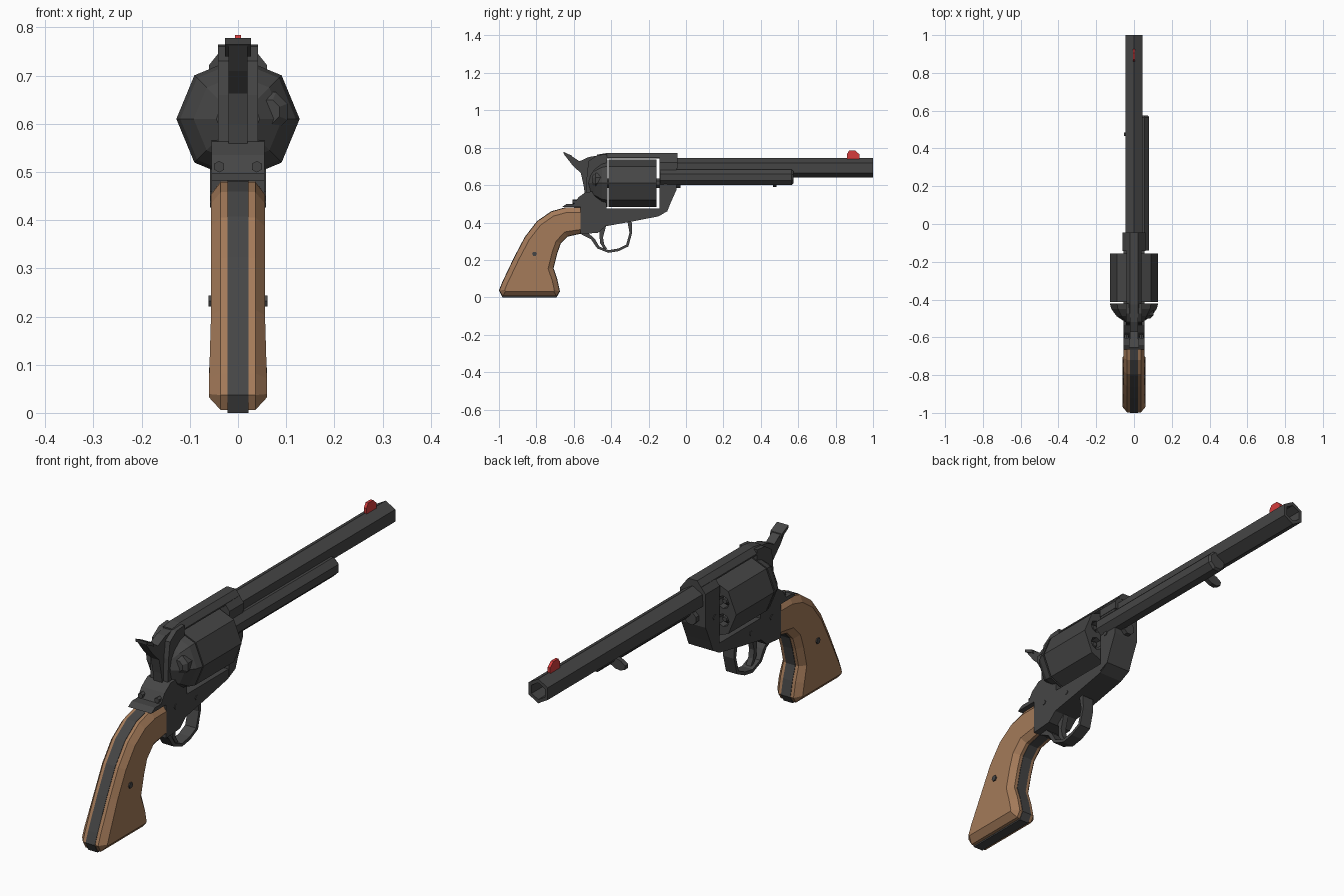
import bpy, bmesh, math
from mathutils import Vector


def material(name, rgb):
    m = bpy.data.materials.new(name)
    m.diffuse_color = (*rgb, 1)
    return m


STEEL = material("dark steel", (0.06, 0.06, 0.06))
WOOD = material("brown wood", (0.37, 0.195, 0.1))
RED = material("red sight", (0.66, 0.045, 0.045))


def loft(name, rings, mat=STEEL):
    """Skin a list of equal-length point rings and cap both ends."""
    bm = bmesh.new()
    vs = [[bm.verts.new(p) for p in r] for r in rings]
    n = len(vs[0])
    for a, b in zip(vs, vs[1:]):
        for i in range(n):
            j = (i + 1) % n
            bm.faces.new((a[i], a[j], b[j], b[i]))
    bm.faces.new(vs[0])
    bm.faces.new(vs[-1])
    bmesh.ops.recalc_face_normals(bm, faces=bm.faces)
    me = bpy.data.meshes.new(name)
    bm.to_mesh(me)
    bm.free()
    me.materials.append(mat)
    ob = bpy.data.objects.new(name, me)
    bpy.context.collection.objects.link(ob)
    return ob


def prism(name, profile, x0, x1, mat=STEEL):
    """Extrude a (y, z) side profile across x."""
    return loft(name, [[(x, y, z) for y, z in profile] for x in (x0, x1)], mat)


def turned(name, cx, cz, n, steps, phase=0.0, mat=STEEL):
    """n-sided body along y from (y, radius) steps."""
    ang = [phase + 2 * math.pi * i / n for i in range(n)]
    return loft(name, [[(cx + r * math.cos(a), y, cz + r * math.sin(a)) for a in ang]
                       for y, r in steps], mat)


def inset(profile, d):
    """Offset a closed (y, z) outline inwards."""
    p = [Vector(q) for q in profile]
    n = len(p)
    area = sum(p[i - 1].x * p[i].y - p[i].x * p[i - 1].y for i in range(n))
    s = 1 if area > 0 else -1
    out = []
    for i in range(n):
        e0 = (p[i] - p[i - 1]).normalized()
        e1 = (p[(i + 1) % n] - p[i]).normalized()
        n0, n1 = Vector((-e0.y, e0.x)) * s, Vector((-e1.y, e1.x)) * s
        out.append(p[i] + (n0 + n1) * (d / (1 + n0.dot(n1))))
    return out


# Barrel: hexagonal tube with a hollow muzzle
turned("barrel", 0, 0.692, 6,
       [(-0.14, 0.052), (1.0, 0.052), (1.0, 0.036), (0.85, 0.036)], math.pi / 2)

# Front sight
prism("front_sight", [(0.862, 0.735), (0.86, 0.765), (0.872, 0.784), (0.905, 0.784),
                      (0.927, 0.765), (0.927, 0.735)], -0.006, 0.006, RED)

# Ejector housing and its push button
turned("ejector_housing", 0.04, 0.642, 8,
       [(-0.14, 0.044), (0.565, 0.044), (0.575, 0.036)], math.pi / 8)
loft("ejector_button", [[(x, y, z) for x, z in
     ((0.03, 0.65), (-0.03, 0.632), (-0.052, 0.617), (-0.05, 0.6), (-0.03, 0.591),
      (-0.005, 0.594), (0.035, 0.615))] for y in (0.465, 0.485)])

# Cylinder with six chambers and bullet noses inside
CZ = 0.61
cyl = turned("cylinder", 0, CZ, 8, [(-0.414, 0.128), (-0.157, 0.128)])
for i in range(6):
    a = math.pi / 2 + i * math.pi / 3
    cx, cz = 0.077 * math.cos(a), CZ + 0.077 * math.sin(a)
    cut = turned("chamber_cutter", cx, cz, 8, [(-0.215, 0.027), (-0.14, 0.027)])
    cut.hide_render = True
    cut.hide_set(True)
    mod = cyl.modifiers.new("chamber", 'BOOLEAN')
    mod.operation, mod.object, mod.solver = 'DIFFERENCE', cut, 'EXACT'
    turned("bullet", cx, cz, 8, [(-0.22, 0.024), (-0.185, 0.022), (-0.166, 0.01)])
turned("cylinder_pin", 0, CZ, 8, [(-0.43, 0.028), (-0.03, 0.028)], math.pi / 8)

# Recoil shield and loading gate
turned("recoil_shield", 0, CZ, 8,
       [(-0.42, 0.128), (-0.45, 0.12), (-0.488, 0.092), (-0.52, 0.045)])
turned("loading_gate", 0.062, 0.625, 8,
       [(-0.43, 0.044), (-0.485, 0.044), (-0.5, 0.026)], math.pi / 8)

# Frame: lower body, front block, shoulders and top strap
prism("lower_frame", [(-0.1, 0.46), (-0.147, 0.433), (-0.29, 0.405), (-0.43, 0.38),
                      (-0.47, 0.345), (-0.564, 0.338), (-0.564, 0.482), (-0.665, 0.482),
                      (-0.64, 0.498), (-0.6, 0.498), (-0.575, 0.535), (-0.535, 0.563),
                      (-0.425, 0.57), (-0.425, 0.474), (-0.1, 0.474)], -0.055, 0.055)
prism("front_block", [(-0.143, 0.44), (-0.1, 0.46), (-0.082, 0.505), (-0.05, 0.577),
                      (-0.05, 0.715), (-0.143, 0.715)], -0.058, 0.058)
loft("front_shoulders", [[(x, y, z) for x, z in
     ((-0.06, 0.69), (-0.06, 0.722), (-0.036, 0.752),
      (0.036, 0.752), (0.06, 0.722), (0.06, 0.69))] for y in (-0.143, -0.046)])
STRAP = ((-0.04, 0.742), (-0.04, 0.748), (-0.021, 0.771),
         (0.021, 0.771), (0.04, 0.748), (0.04, 0.742))
loft("top_strap", [[(x, y, z - d) for x, z in STRAP]
                   for y, d in ((-0.045, 0), (-0.425, 0), (-0.475, 0.008))])
for s, side in ((-1, "left"), (1, "right")):
    prism("rear_frame_" + side, [(-0.422, 0.765), (-0.475, 0.76), (-0.52, 0.73), (-0.53, 0.66),
                                 (-0.535, 0.54), (-0.422, 0.54)], s * 0.02, s * 0.042)

# Hammer and thumb spur
prism("hammer", [(-0.47, 0.758), (-0.52, 0.75), (-0.57, 0.727), (-0.615, 0.757),
                 (-0.655, 0.777), (-0.651, 0.763), (-0.61, 0.71), (-0.562, 0.663),
                 (-0.548, 0.6), (-0.54, 0.55), (-0.47, 0.55)], -0.02, 0.02)
prism("hammer_spur", [(-0.655, 0.778), (-0.61, 0.757), (-0.607, 0.74), (-0.653, 0.764)],
      -0.027, 0.027)

# Trigger and trigger guard
prism("trigger", [(-0.425, 0.39), (-0.444, 0.32), (-0.438, 0.285), (-0.422, 0.258),
                  (-0.438, 0.258), (-0.46, 0.29), (-0.464, 0.37)], -0.012, 0.012)
guard = [(-0.305, 0.415), (-0.29, 0.4), (-0.288, 0.345), (-0.308, 0.272), (-0.36, 0.247),
         (-0.415, 0.238), (-0.475, 0.262), (-0.508, 0.31), (-0.56, 0.337)]
inner = [(-0.53, 0.35), (-0.487, 0.312), (-0.464, 0.272), (-0.415, 0.252),
         (-0.362, 0.261), (-0.32, 0.281), (-0.302, 0.345), (-0.312, 0.4)]
prism("trigger_guard", guard + inner, -0.026, 0.026)

# Grip: steel strap in the middle, bevelled wooden panels on both sides
GRIP = [(-0.564, 0.48), (-0.645, 0.479), (-0.72, 0.458), (-0.795, 0.406), (-0.86, 0.322),
        (-0.917, 0.214), (-0.98, 0.082), (-0.998, 0.037), (-0.98, 0.006), (-0.693, 0.006),
        (-0.676, 0.032), (-0.69, 0.096), (-0.71, 0.155), (-0.69, 0.235), (-0.672, 0.287),
        (-0.634, 0.326), (-0.564, 0.342)]
strap = [(y, z - 0.006 if z < 0.01 else z) for y, z in inset(GRIP, -0.002)]
prism("grip_strap", [(max(y, -1.0), max(z, 0.0)) for y, z in strap], -0.022, 0.022)
face = [(-0.564 if y > -0.61 and z > 0.3 else y, z) for y, z in inset(GRIP, 0.026)]
for s, side in ((-1, "left"), (1, "right")):
    loft("grip_panel_" + side,
         [[(s * 0.022, y, z) for y, z in GRIP],
          [(s * 0.036, y, z) for y, z in GRIP],
          [(s * (0.056 + (0.004 if z < 0.14 else 0)), y, z) for y, z in face]], WOOD)

    # Screws on the sides and behind the frame
    for y, z, x, r in ((-0.81, 0.232, 0.061, 0.013), (-0.5, 0.45, 0.058, 0.011),
                       (-0.36, 0.435, 0.058, 0.01), (-0.11, 0.6, 0.061, 0.011)):
        ring = [(y + r * math.cos(k * math.pi / 3), z + r * math.sin(k * math.pi / 3))
                for k in range(6)]
        prism("side_screw_" + side, ring, s * 0.04, s * x)
    turned("rear_screw_" + side, s * 0.039, 0.511, 6,
           [(-0.57, 0.012), (-0.606, 0.012)], math.pi / 2)
